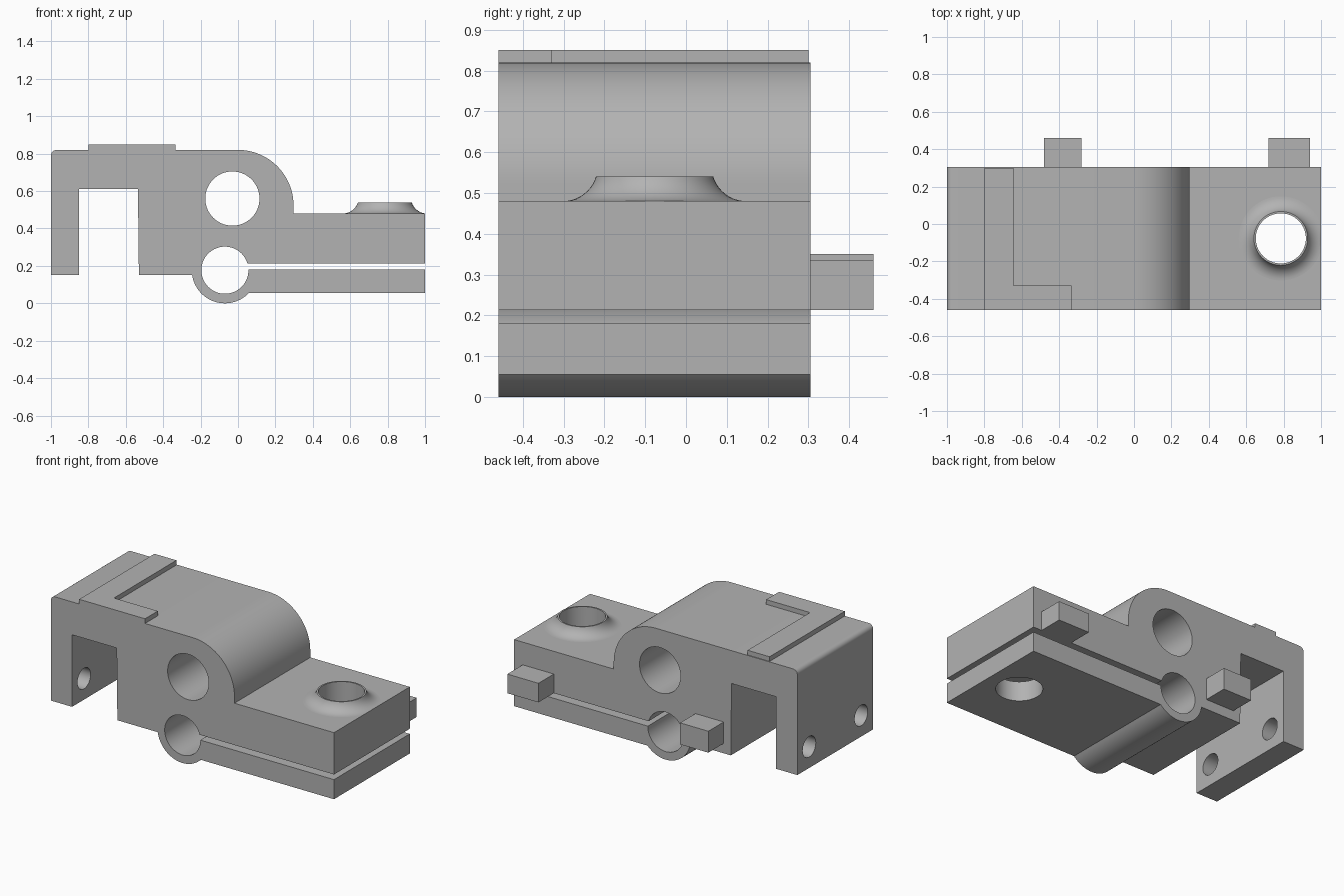
import bpy, bmesh
from math import pi, cos, sin, radians, asin, acos

if "Cube" in bpy.data.objects:
    bpy.data.objects.remove(bpy.data.objects["Cube"], do_unlink=True)

FRONT, BACK = -0.46, 0.305
BOSS = (0.785, -0.077)

grey = bpy.data.materials.new("light_grey")
grey.use_nodes = True
grey.diffuse_color = (0.45, 0.45, 0.45, 1)
grey.node_tree.nodes["Principled BSDF"].inputs["Base Color"].default_value = (0.45, 0.45, 0.45, 1)


def finish(name, bm, smooth=True):
    bmesh.ops.recalc_face_normals(bm, faces=bm.faces)
    mesh = bpy.data.meshes.new(name)
    bm.to_mesh(mesh)
    bm.free()
    obj = bpy.data.objects.new(name, mesh)
    bpy.context.collection.objects.link(obj)
    mesh.materials.append(grey)
    if smooth:
        shade(obj)
    return obj


def shade(obj):
    bpy.ops.object.select_all(action="DESELECT")
    obj.select_set(True)
    bpy.context.view_layer.objects.active = obj
    bpy.ops.object.shade_smooth_by_angle(angle=radians(30))


def arc(cx, cz, r, start, end, steps):
    angles = [start + (end - start) * i / steps for i in range(steps + 1)]
    return [(cx + r * cos(a), cz + r * sin(a)) for a in angles]


def extrude(name, points, direction, start, to_3d):
    """Prism from a flat outline, placed by to_3d(u, v, depth)."""
    bm = bmesh.new()
    face = bm.faces.new([bm.verts.new(to_3d(u, v, start)) for u, v in points])
    new = bmesh.ops.extrude_face_region(bm, geom=[face])["geom"]
    bmesh.ops.translate(bm, verts=[v for v in new if isinstance(v, bmesh.types.BMVert)],
                        vec=to_3d(0, 0, direction))
    return finish(name, bm, False)


def along_x(u, v, d): return (d, u, v)
def along_y(u, v, d): return (u, d, v)
def along_z(u, v, d): return (u, v, d)


# Side outline: hook, rounded hump, arm, slotted clamp and clamp tube
px, pz, tube, bore = -0.07, 0.177, 0.177, 0.126
outline = [(-1, 0.15), (-0.85, 0.15), (-0.85, 0.61), (-0.535, 0.61), (-0.53, 0.15)]
outline += arc(px, pz, tube, pi + asin(0.027 / tube), 2 * pi - asin(0.122 / tube), 28)
outline += [(1, 0.055), (1, 0.18)]
outline += arc(px, pz, bore, 0.024, asin(0.036 / bore) - 2 * pi, 48)
outline += [(1, 0.213), (1, 0.48), (0.297, 0.48)]
outline += arc(0, 0.523, 0.297, 0, pi / 2, 28)
outline += arc(-0.97, 0.79, 0.03, pi / 2, pi, 6)
body = extrude("clamp_body", outline, BACK - FRONT, FRONT, along_y)

# Through holes: hump bore, arm bolt hole and two pin holes in the hook
cutters = [
    extrude("hump_bore_cutter", arc(-0.03, 0.56, 0.145, 0, 2 * pi, 56)[:-1], 1.4, -0.7, along_y),
    extrude("bolt_hole_cutter", arc(*BOSS, 0.134, 0, 2 * pi, 56)[:-1], 1.2, -0.2, along_z)]
for y in (-0.339, 0.185):
    cutters.append(extrude("pin_hole_cutter", arc(y, 0.285, 0.066, 0, 2 * pi, 32)[:-1],
                           0.4, -1.1, along_x))
for cutter in cutters:
    cutter.hide_render = True
    mod = body.modifiers.new("hole", "BOOLEAN")
    mod.operation, mod.solver, mod.object = "DIFFERENCE", "EXACT", cutter
    bpy.context.view_layer.objects.active = body
    bpy.ops.object.modifier_apply(modifier=mod.name)
    bpy.data.objects.remove(cutter, do_unlink=True)
shade(body)

# Flared collar around the bolt hole, trimmed at the arm's end
bm = bmesh.new()
sweep = acos(1 - 0.06 / 0.085)
profile = [(0.134, 0.48), (0.134, 0.54)]
profile += arc(0.225, 0.565, 0.085, 1.5 * pi - sweep, 1.5 * pi, 10)
rings = []
for i in range(56):
    a = 2 * pi * i / 56
    rings.append([bm.verts.new((min(1, BOSS[0] + r * cos(a)), BOSS[1] + r * sin(a), z))
                  for r, z in profile])
for i, ring in enumerate(rings):
    nxt = rings[(i + 1) % len(rings)]
    for j in range(len(profile) - 1):
        bm.faces.new((ring[j], nxt[j], nxt[j + 1], ring[j + 1]))
finish("bolt_collar", bm)

# Raised L-shaped pad on top
pad = [(-0.8, FRONT), (-0.335, FRONT), (-0.335, -0.33), (-0.645, -0.33), (-0.645, 0.3), (-0.8, 0.3)]
extrude("raised_pad", pad, 0.03, 0.82, along_z)

# Square pegs on the back
for name, x0, x1, top in (("right_peg", -0.48, -0.28, 0.35), ("left_peg", 0.72, 0.94, 0.335)):
    extrude(name, [(x0, 0.213), (x1, 0.213), (x1, top), (x0, top)], 0.46 - BACK, BACK, along_y)
